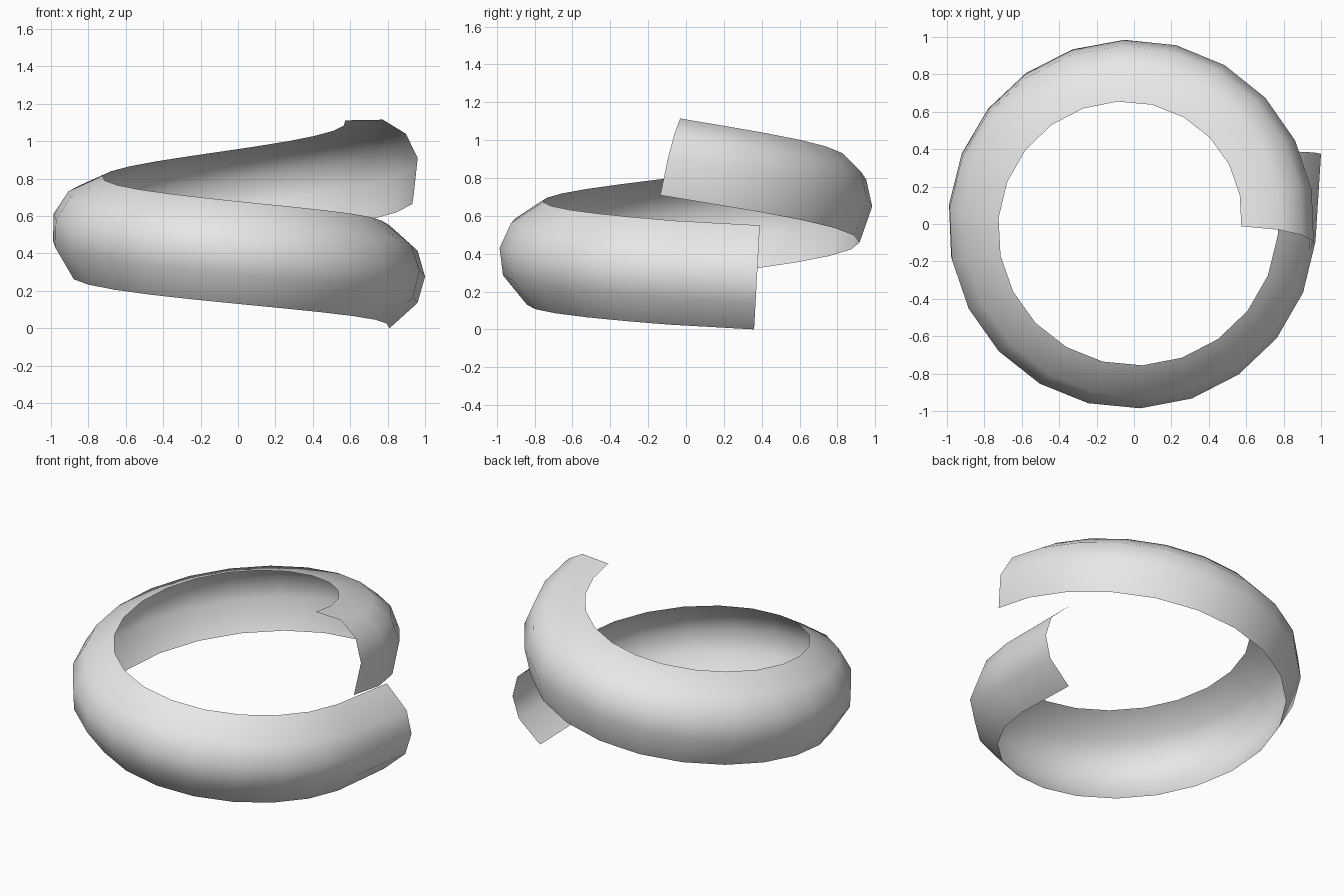
import bpy, bmesh
from math import sin, cos, radians

cube = bpy.data.objects.get("Cube")
if cube:
    bpy.data.objects.remove(cube)

# Plain grey finish
grey = bpy.data.materials.new("light_grey")
grey.use_nodes = True
colour = (0.8, 0.8, 0.8, 1)
grey.diffuse_color = colour
grey.node_tree.nodes["Principled BSDF"].inputs["Base Color"].default_value = colour

# Open curved cross-section: outward, upward
SECTION = [(0, -0.275), (0.15, -0.14), (0.19, 0), (0.15, 0.14), (0, 0.275)]
STEPS = 22


def add_ring(bm, centre, angle, lean, rake):
    """Place the section facing outward, leaned inward and raked back."""
    c, s = cos(lean), sin(lean)
    ring = []
    for u, v in SECTION:
        out, up = u * c - v * s, u * s + v * c
        back = up * rake
        ring.append(bm.verts.new((
            centre[0] + out * cos(angle) - back * sin(angle),
            centre[1] + out * sin(angle) + back * cos(angle),
            centre[2] + up)))
    return ring


bm = bmesh.new()
# Straight lead-in at the low end
rings = [add_ring(bm, (0.81, 0.375, 0.275), 0, 0, 0.055)]

# One rising turn that leans further inward as it climbs
for i in range(STEPS + 1):
    t = i / STEPS
    angle = radians(-5.5 - 360 * t)
    radius = 0.80 - 0.025 * t * t
    centre = (radius * cos(angle) - 0.015, radius * sin(angle),
              0.30 + 0.40 * t + 0.21 * t * t)
    lean = radians(3 + 20 * t + 20 * t * t)
    rings.append(add_ring(bm, centre, angle, lean, 0.055 + 0.165 * t))

# Skin between neighbouring rings, facing outward
for a, b in zip(rings, rings[1:]):
    for j in range(len(SECTION) - 1):
        bm.faces.new((a[j], a[j + 1], b[j + 1], b[j]))
for face in bm.faces:
    face.smooth = True
bm.normal_update()
if sum(f.normal.dot(f.calc_center_median()) for f in bm.faces) < 0:
    bmesh.ops.reverse_faces(bm, faces=bm.faces[:])

mesh = bpy.data.meshes.new("spiral_band")
bm.to_mesh(mesh)
bm.free()
mesh.materials.append(grey)
band = bpy.data.objects.new("spiral_band", mesh)
bpy.context.collection.objects.link(band)
